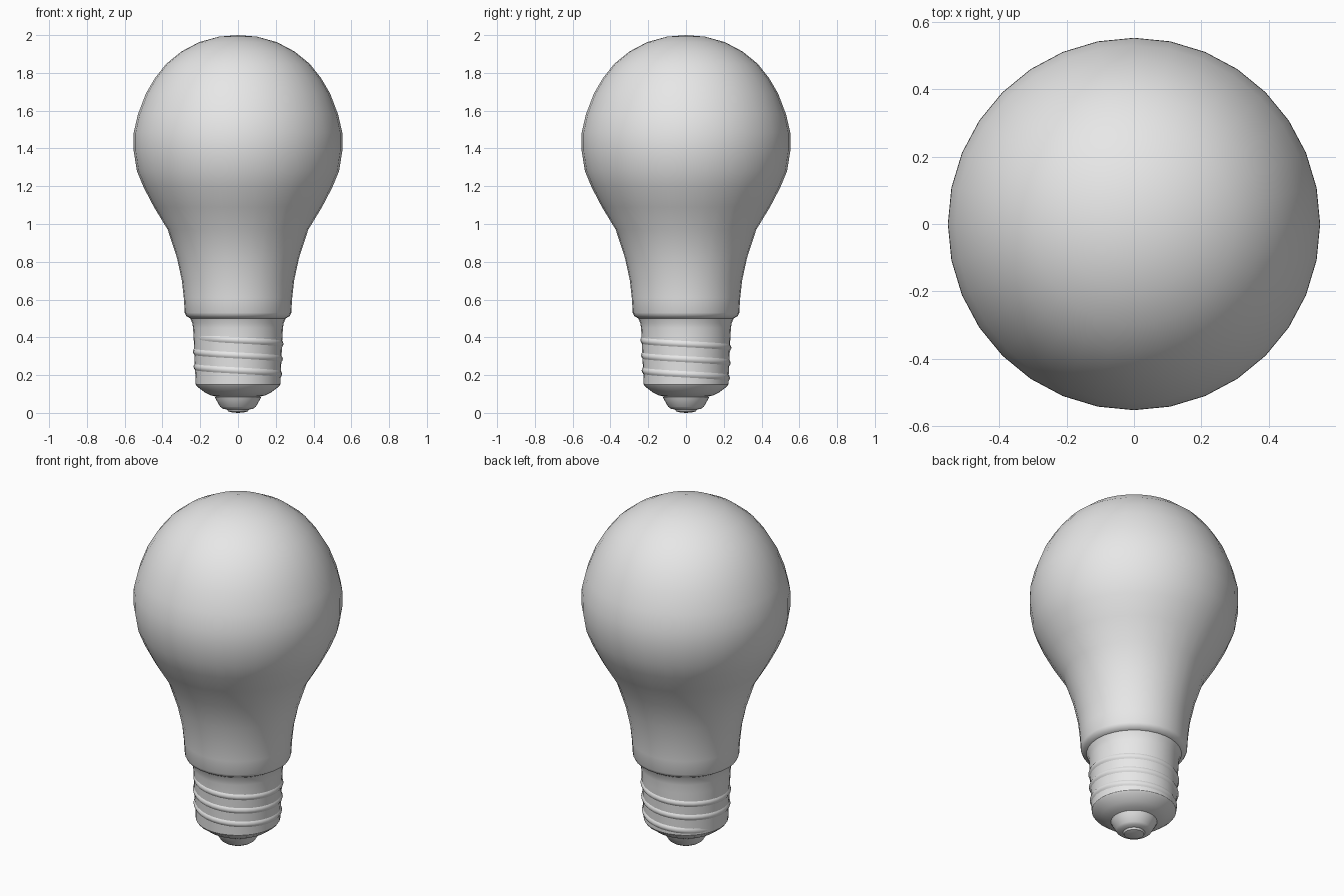
import bpy
import bmesh
from math import sin, cos, pi, radians

cube = bpy.data.objects.get("Cube")
if cube:
    bpy.data.objects.remove(cube, do_unlink=True)

SIDES = 32

grey = bpy.data.materials.new("plain grey")
grey.use_nodes = True
grey.diffuse_color = (0.8, 0.8, 0.8, 1)
grey.node_tree.nodes["Principled BSDF"].inputs["Base Color"].default_value = (0.8, 0.8, 0.8, 1)


def finish(name, bm, angle):
    bmesh.ops.recalc_face_normals(bm, faces=bm.faces)
    mesh = bpy.data.meshes.new(name)
    bm.to_mesh(mesh)
    bm.free()
    mesh.materials.append(grey)
    obj = bpy.data.objects.new(name, mesh)
    bpy.context.collection.objects.link(obj)
    bpy.ops.object.select_all(action='DESELECT')
    obj.select_set(True)
    bpy.context.view_layer.objects.active = obj
    bpy.ops.object.shade_smooth_by_angle(angle=radians(angle))
    return obj


def lathe(name, profile, angle=40):
    """Spin (radius, height) points around z."""
    bm = bmesh.new()
    verts = [bm.verts.new((r, 0, z)) for r, z in profile]
    edges = [bm.edges.new(pair) for pair in zip(verts, verts[1:])]
    bmesh.ops.spin(bm, geom=verts + edges, cent=(0, 0, 0), axis=(0, 0, 1),
                   angle=2 * pi, steps=SIDES, use_merge=True)
    bmesh.ops.remove_doubles(bm, verts=bm.verts, dist=0.0005)
    return finish(name, bm, angle)


# Glass envelope, from crown to neck rim
lathe("glass_bulb", [
    (0, 2.0), (0.1, 1.992), (0.205, 1.963), (0.3, 1.913), (0.38, 1.848),
    (0.44, 1.772), (0.488, 1.69), (0.53, 1.58), (0.552, 1.485), (0.553, 1.39),
    (0.535, 1.28), (0.5, 1.195), (0.445, 1.09), (0.372, 0.97), (0.323, 0.82),
    (0.297, 0.7), (0.287, 0.61), (0.282, 0.53), (0.274, 0.513), (0.252, 0.5),
    (0.22, 0.495)])

# Metal screw shell with rounded bottom
lathe("screw_shell", [
    (0.23, 0.51), (0.252, 0.5), (0.242, 0.475), (0.238, 0.45), (0.235, 0.4),
    (0.23, 0.28), (0.226, 0.2), (0.224, 0.15), (0.215, 0.138), (0.175, 0.108),
    (0.145, 0.093), (0.11, 0.085)], 30)

# Foot contact with a small central button
lathe("foot_contact", [
    (0.1, 0.09), (0.123, 0.084), (0.116, 0.07), (0.094, 0.032), (0.08, 0.022),
    (0.058, 0.018), (0.052, 0.008), (0.03, 0.002), (0, 0)], 30)

# Helical thread ridge, fading into the shell at both ends
TURNS, PITCH, TOP = 3, 0.08, 0.405
SECTION = [(-0.004, 0.022), (0.004, 0.011), (0.008, 0), (0.004, -0.011), (-0.004, -0.022)]
bm = bmesh.new()
rings = []
for i in range(TURNS * SIDES + 1):
    a = pi + 2 * pi * i / SIDES
    z = TOP - PITCH * i / SIDES
    shell = 0.224 + (z - 0.15) * 0.044
    fade = min(1, i / 6, (TURNS * SIDES - i) / 6)
    rings.append([])
    for out, up in SECTION:
        r = shell + (out + 0.004) * fade - 0.004
        rings[-1].append(bm.verts.new((r * cos(a), r * sin(a), z + up)))
for low, high in zip(rings, rings[1:]):
    for k in range(len(SECTION) - 1):
        bm.faces.new((low[k], low[k + 1], high[k + 1], high[k]))
# back strip closes the ridge so it is a solid
for low, high in zip(rings, rings[1:]):
    bm.faces.new((low[0], high[0], high[-1], low[-1]))
bm.faces.new(rings[0])
bm.faces.new(rings[-1])
finish("screw_thread", bm, 60)
